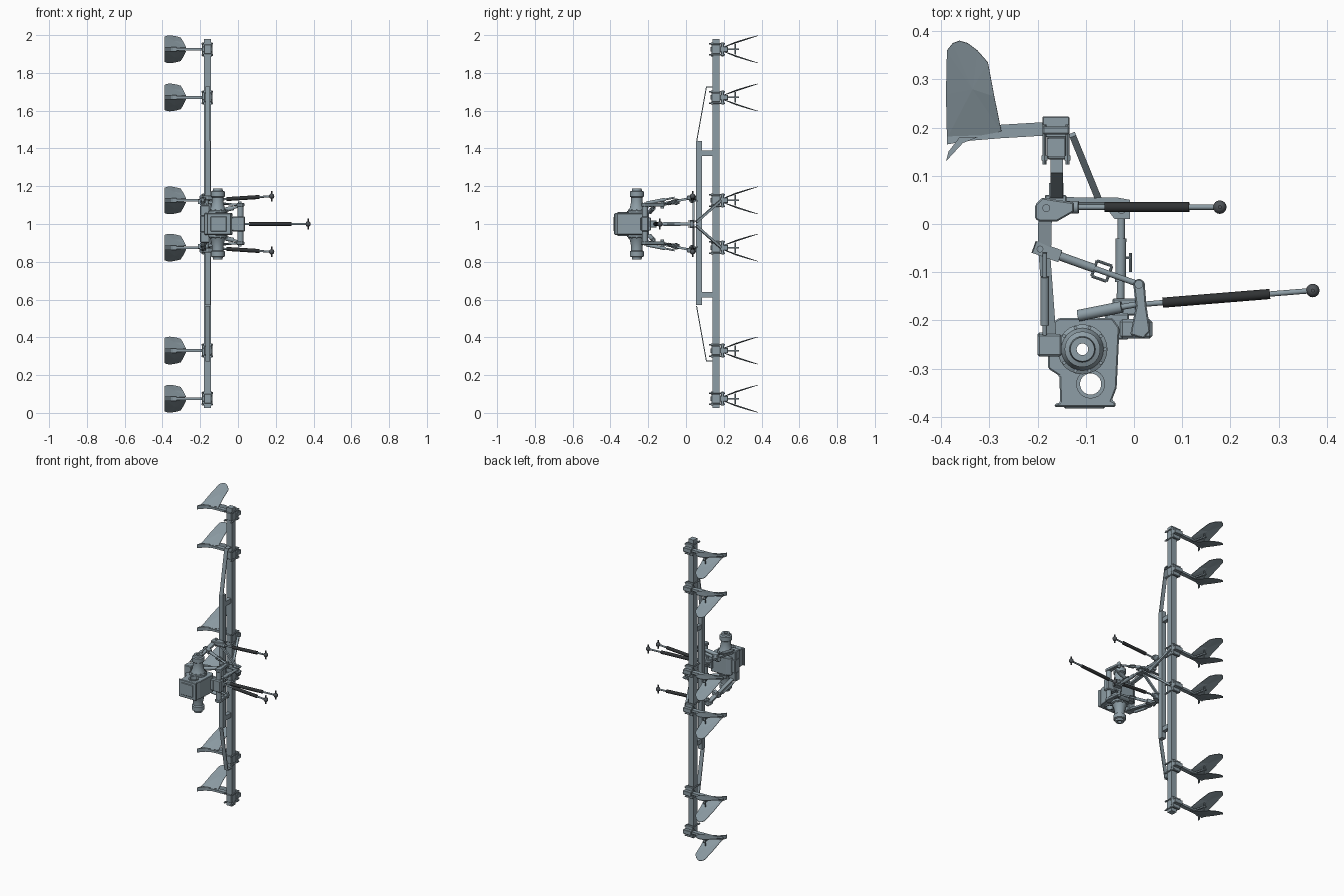
import bpy, bmesh
from math import cos, sin, pi
from mathutils import Vector, Matrix

if "Cube" in bpy.data.objects:
    bpy.data.objects.remove(bpy.data.objects["Cube"])

def material(name, rgb):
    m = bpy.data.materials.new(name)
    m.diffuse_color = (*rgb, 1)
    m.use_nodes = True
    m.node_tree.nodes["Principled BSDF"].inputs["Base Color"].default_value = m.diffuse_color
    return m

steel = material("slate_steel", (0.27, 0.34, 0.38))
black = material("black_cover", (0.03, 0.033, 0.035))
dark = material("dark_steel", (0.08, 0.09, 0.1))

def finish(name, bm, smooth=False, mat=None):
    bmesh.ops.recalc_face_normals(bm, faces=bm.faces)
    me = bpy.data.meshes.new(name)
    bm.to_mesh(me)
    bm.free()
    ob = bpy.data.objects.new(name, me)
    bpy.context.collection.objects.link(ob)
    me.materials.append(mat or steel)
    if smooth:
        bpy.ops.object.select_all(action='DESELECT')
        bpy.context.view_layer.objects.active = ob
        ob.select_set(True)
        bpy.ops.object.shade_smooth_by_angle(angle=0.6)
    return ob

def bevel(ob, w):
    m = ob.modifiers.new("bevel", 'BEVEL')
    m.width, m.segments = w, 1
    return ob

def box(name, x, y, z, b=0):
    bm = bmesh.new()
    c = [(a[0] + a[1]) / 2 for a in (x, y, z)]
    s = [abs(a[1] - a[0]) for a in (x, y, z)]
    bmesh.ops.create_cube(bm, size=1, matrix=Matrix.Translation(c) @ Matrix.Diagonal((*s, 1)))
    ob = finish(name, bm)
    return bevel(ob, b) if b else ob

def frame(p, q):
    p, q = Vector(p), Vector(q)
    d = q - p
    t = d.normalized()
    up = Vector((0, 0, 1)) if abs(t.z) < 0.9 else Vector((1, 0, 0))
    u = up.cross(t).normalized()
    m = Matrix((u, t.cross(u), t)).transposed().to_4x4()
    return Matrix.Translation((p + q) / 2) @ m, d.length

def rod(name, p, q, r, r2=None, n=16, mat=None):
    m, l = frame(p, q)
    bm = bmesh.new()
    bmesh.ops.create_cone(bm, cap_ends=True, segments=n, radius1=r, radius2=r if r2 is None else r2, depth=l, matrix=m)
    return finish(name, bm, True, mat)

def beam(name, p, q, w, h):
    # w lies across, h lies towards z (or x for upright beams)
    m, l = frame(p, q)
    bm = bmesh.new()
    bmesh.ops.create_cube(bm, size=1, matrix=m @ Matrix.Diagonal((w, h, l, 1)))
    return finish(name, bm)

def ball(name, c, r, mat=None):
    bm = bmesh.new()
    bmesh.ops.create_uvsphere(bm, u_segments=16, v_segments=10, radius=r, matrix=Matrix.Translation(c))
    return finish(name, bm, True, mat)

def prism(name, pts, z0, z1, b=0):
    bm = bmesh.new()
    f = bm.faces.new([bm.verts.new((x, y, z0)) for x, y in pts])
    g = bmesh.ops.extrude_face_region(bm, geom=[f])['geom']
    bmesh.ops.translate(bm, vec=(0, 0, z1 - z0), verts=[v for v in g if isinstance(v, bmesh.types.BMVert)])
    ob = finish(name, bm)
    return bevel(ob, b) if b else ob

def lathe(name, prof, cx, cy, s, n=24):
    # closed (radius, distance from mid-plane) loop turned about z
    bm = bmesh.new()
    rings = [[bm.verts.new((cx + r * cos(2 * pi * i / n), cy + r * sin(2 * pi * i / n), 1 + s * d)) for i in range(n)] for r, d in prof]
    for k, a in enumerate(rings):
        b = rings[(k + 1) % len(rings)]
        for i in range(n):
            bm.faces.new((a[i], a[(i + 1) % n], b[(i + 1) % n], b[i]))
    return finish(name, bm, True)

# Toolbar and second bar
box("toolbar", (-0.18, -0.143), (0.14, 0.177), (0.025, 1.98))
box("front_bar", (-0.176, -0.146), (0.053, 0.085), (0.57, 1.44))

# Ridger bodies
wing = [(-0.388, 0.178), (-0.33, 0.182), (-0.275, 0.192), (-0.29, 0.265), (-0.303, 0.335), (-0.325, 0.36),
        (-0.345, 0.375), (-0.362, 0.38), (-0.376, 0.375), (-0.388, 0.36), (-0.39, 0.27)]
shank = [(-0.14, 0.214), (-0.14, 0.186), (-0.275, 0.178), (-0.35, 0.172), (-0.388, 0.165), (-0.388, 0.182), (-0.275, 0.206)]
point = [(-0.325, 0.18), (-0.355, 0.168), (-0.39, 0.13), (-0.385, 0.15), (-0.362, 0.18)]

def wing_z(x, y):
    t = min(1, max(0, (y - 0.18) / 0.2))
    return 0.004 + 0.068 * t + sin(pi * t) * (0.004 + 0.06 * (x + 0.34))

for zc in (0.075, 0.33, 0.875, 1.125, 1.67, 1.925):
    box("clamp_body", (-0.18, -0.14), (0.134, 0.182), (zc - 0.025, zc + 0.025), 0.003)
    box("clamp_plate", (-0.19, -0.134), (0.186, 0.202), (zc - 0.037, zc + 0.037), 0.003)
    box("shank_holder", (-0.19, -0.134), (0.18, 0.223), (zc - 0.014, zc + 0.014), 0.002)
    for bx in (-0.186, -0.138):
        for s in (-1, 1):
            rod("clamp_bolt", (bx, 0.123, zc + s * 0.03), (bx, 0.206, zc + s * 0.03), 0.004, n=8)
            rod("clamp_nut", (bx, 0.132, zc + s * 0.03), (bx, 0.142, zc + s * 0.03), 0.007, n=6)
    prism("shank", shank, zc - 0.007, zc + 0.007)
    prism("share_point", point, zc - 0.012, zc + 0.012)
    rod("wing_spreader", (-0.325, 0.262, zc - 0.028), (-0.325, 0.262, zc + 0.028), 0.004, n=8)
    beam("spreader_arm", (-0.3, 0.19, zc), (-0.325, 0.28, zc), 0.012, 0.008)
    for s in (-1, 1):
        bm = bmesh.new()
        rim = [bm.verts.new((x, y, zc + s * wing_z(x, y))) for x, y in wing]
        mid = bm.verts.new((-0.335, 0.28, zc + s * wing_z(-0.335, 0.28)))
        for i in range(len(rim)):
            bm.faces.new((rim[i], rim[(i + 1) % len(rim)], mid))
        ob = finish("ridger_wing", bm)
        m = ob.modifiers.new("thick", 'SOLIDIFY')
        m.thickness, m.offset = 0.003, 0

# Centre housing with bores
housing = prism("axle_housing", [(-0.165, -0.38), (-0.038, -0.38), (-0.038, -0.37), (-0.046, -0.366), (-0.036, -0.34),
    (-0.03, -0.215), (-0.045, -0.195), (-0.155, -0.195), (-0.178, -0.21), (-0.178, -0.3), (-0.155, -0.315),
    (-0.153, -0.37), (-0.165, -0.374)], 0.943, 1.057, 0.004)
for name, x, y, r in (("bore_cutter", -0.09, -0.332, 0.022), ("axle_cutter", -0.107, -0.26, 0.012)):
    cut = rod(name, (x, y, 0.8), (x, y, 1.2), r, n=24)
    cut.hide_render = True
    cut.hide_viewport = True
    m = housing.modifiers.new(name, 'BOOLEAN')
    m.object, m.operation, m.solver = cut, 'DIFFERENCE', 'EXACT'
box("front_cover", (-0.145, -0.06), (-0.383, -0.376), (0.96, 1.04), 0.003)
box("top_cover", (-0.06, -0.01), (-0.24, -0.185), (0.965, 1.035), 0.004)
box("top_link_bracket", (-0.045, 0.005), (-0.19, -0.155), (0.982, 1.018), 0.003)
box("drawbar_block", (-0.2, -0.15), (-0.275, -0.225), (0.955, 1.045), 0.004)
rod("rockshaft", (0.013, -0.217, 0.89), (0.013, -0.217, 1.11), 0.016)
box("rockshaft_housing", (-0.03, 0.038), (-0.238, -0.197), (0.96, 1.04), 0.006)

# Top link and mast
rod("top_link", (-0.028, -0.165, 1), (-0.026, 0.03, 1), 0.008)
rod("top_link_sleeve", (-0.028, -0.12, 1), (-0.027, -0.03, 1), 0.011)
rod("top_link_pin", (-0.026, 0.03, 0.978), (-0.026, 0.03, 1.022), 0.009)
rod("top_link_handle", (-0.028, -0.07, 1), (-0.006, -0.07, 1), 0.003, n=8)
rod("handle_grip", (-0.007, -0.1, 1), (-0.007, -0.06, 1), 0.003, n=8)
for s in (-1, 1):
    prism("mast_cheek", [(-0.04, 0.01), (-0.008, 0.01), (-0.008, 0.05), (-0.035, 0.055), (-0.09, 0.055), (-0.16, 0.056), (-0.16, 0.04), (-0.06, 0.036)],
          1 + s * 0.012, 1 + s * 0.018)

def ram(p, a, b, q):
    # jack with black cover from p to q; a, b are the cover's ends as fractions
    p, q = Vector(p), Vector(q)
    rod("jack_rod", p, q, 0.0055)
    rod("jack_cover", p.lerp(q, a), p.lerp(q, b), 0.0105, mat=black)
    ball("jack_ball", q, 0.014, dark)
    rod("jack_pin", q - Vector((0, 0, 0.028)), q + Vector((0, 0, 0.028)), 0.004, n=8, mat=dark)

ram((0.0, -0.168, 1), 0.16, 0.76, (0.371, -0.138, 1))

# Mirrored side parts
for s in (-1, 1):
    Z = lambda d: 1 + s * d
    lathe("axle_trumpet", [(0.012, 0.05), (0.052, 0.05), (0.052, 0.068), (0.044, 0.072), (0.036, 0.09), (0.03, 0.12), (0.03, 0.14),
          (0.037, 0.145), (0.037, 0.172), (0.027, 0.176), (0.025, 0.188), (0.012, 0.188)], -0.107, -0.26, s)
    lathe("bore_ring", [(0.022, 0.05), (0.03, 0.05), (0.03, 0.064), (0.022, 0.064)], -0.09, -0.332, s)
    for i in range(10):
        a = 2 * pi * i / 10
        x, y = -0.107 + 0.047 * cos(a), -0.26 + 0.047 * sin(a)
        rod("flange_bolt", (x, y, Z(0.066)), (x, y, Z(0.077)), 0.004, n=6)
    # bar ties and flat end braces
    box("bar_tie", (-0.172, -0.148), (0.083, 0.142), (Z(0.36), Z(0.39)))
    beam("end_brace", (-0.16, 0.056, Z(0.435)), (-0.16, 0.108, Z(0.725)), 0.005, 0.026)
    box("end_brace_foot", (-0.173, -0.147), (0.106, 0.142), (Z(0.722), Z(0.728)))
    # hitch frame
    beam("mast_brace", (-0.075, 0.055, Z(0.01)), (-0.128, 0.185, Z(0.125)), 0.014, 0.012)
    beam("mast_leg", (-0.17, 0.04, Z(0.135)), (-0.035, 0.04, Z(0.008)), 0.012, 0.014)
    box("hitch_plate", (-0.185, -0.14), (0.015, 0.06), (Z(0.118), Z(0.126)), 0.002)
    rod("hitch_pin", (-0.182, 0.033, Z(0.11)), (-0.182, 0.033, Z(0.16)), 0.008)
    # lower link
    link = [(-0.172, -0.25, Z(0.085)), (-0.186, -0.06, Z(0.12)), (-0.184, 0.03, Z(0.138))]
    beam("lower_link_rear", link[0], link[1], 0.024, 0.012)
    beam("lower_link_front", link[1], link[2], 0.028, 0.012)
    prism("link_hook", [(-0.205, 0.01), (-0.195, 0.005), (-0.16, 0.005), (-0.125, 0.025), (-0.125, 0.045), (-0.16, 0.05), (-0.19, 0.055), (-0.205, 0.04)],
          Z(0.128), Z(0.15), 0.003)
    box("link_bracket", (-0.2, -0.15), (-0.275, -0.228), (Z(0.04), Z(0.1)), 0.004)
    rod("stabiliser_tube", (-0.185, -0.21, Z(0.11)), (-0.185, -0.11, Z(0.13)), 0.009)
    rod("stabiliser_rod", (-0.185, -0.23, Z(0.106)), (-0.185, -0.06, Z(0.14)), 0.005)
    # lift arm, lift rod and turnbuckle
    prism("lift_arm", [(-0.008, -0.23), (0.02, -0.238), (0.034, -0.222), (0.026, -0.17), (0.022, -0.12), (0.01, -0.112), (-0.002, -0.122), (0.004, -0.17)],
          Z(0.092), Z(0.11), 0.003)
    top, low = Vector((0.01, -0.125, Z(0.1))), Vector((-0.195, -0.052, Z(0.118)))
    rod("lift_rod", top, low, 0.006)
    rod("lift_rod_barrel", top.lerp(low, 0.45), top.lerp(low, 0.8), 0.009)
    beam("lift_rod_fork", top.lerp(low, 0.8), top.lerp(low, 1.06), 0.026, 0.024)
    rod("lift_rod_pin", low - Vector((0, 0, 0.018)), low + Vector((0, 0, 0.018)), 0.007)
    rod("lift_arm_pin", top - Vector((0, 0, 0.018)), top + Vector((0, 0, 0.018)), 0.009)
    side = Vector((0.0057, 0.016, 0))
    for o in (-1, 1):
        rod("turnbuckle_side", top.lerp(low, 0.3) + o * side, top.lerp(low, 0.45) + o * side, 0.003, n=8)
    for t in (0.3, 0.45):
        c = top.lerp(low, t)
        rod("turnbuckle_end", c - side, c + side, 0.003, n=8)
    # assist cylinder
    rod("assist_cylinder", (-0.115, -0.19, Z(0.065)), (-0.025, -0.172, Z(0.085)), 0.012)
    rod("assist_rod", (-0.03, -0.173, Z(0.084)), (0.015, -0.165, Z(0.095)), 0.006)
    # side jack
    ram((-0.14, 0.035, Z(0.127)), 0.25, 0.8, (0.178, 0.035, Z(0.147)))
    rod("jack_socket", (-0.15, 0.035, Z(0.126)), (-0.115, 0.035, Z(0.129)), 0.013)
